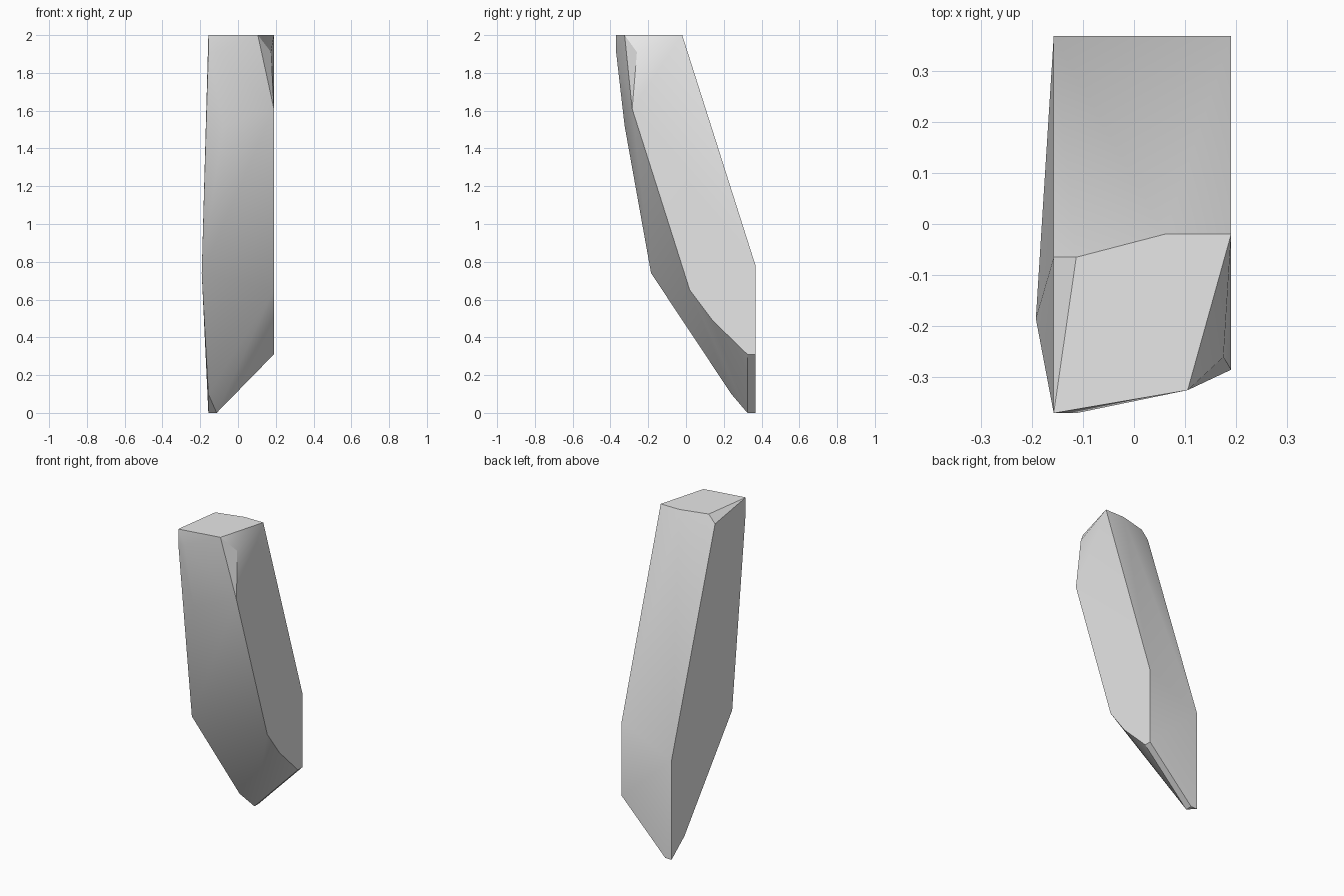
import bpy
import bmesh
import math

# Remove the default object only
default_cube = bpy.data.objects.get("Cube")
if default_cube:
    bpy.data.objects.remove(default_cube, do_unlink=True)

# Main planes of the faceted slab
FLAT_SIDE = 0.19
CUT_SIDE = -0.157
CHAMFER = -0.113
BACK = 0.368
FRONT = -0.37
TOP = 2.0


def make_material(name, colour):
    material = bpy.data.materials.new(name)
    material.use_nodes = True
    material.diffuse_color = colour
    shader = next(n for n in material.node_tree.nodes if n.type == "BSDF_PRINCIPLED")
    shader.inputs["Base Color"].default_value = colour
    shader.inputs["Roughness"].default_value = 0.5
    return material


def make_hull(name, sections, material):
    """Wrap a convex skin round profile points given as {x: [(y, z), ...]}."""
    bm = bmesh.new()
    for x, profile in sections.items():
        for y, z in profile:
            bm.verts.new((x, y, z))
    result = bmesh.ops.convex_hull(bm, input=bm.verts[:])
    unused = [v for v in bm.verts if not v.link_faces]
    bmesh.ops.delete(bm, geom=unused, context="VERTS")
    # Merge coplanar triangles into clean flat facets
    bmesh.ops.dissolve_limit(bm, angle_limit=math.radians(1),
                             verts=bm.verts[:], edges=bm.edges[:])
    bmesh.ops.recalc_face_normals(bm, faces=bm.faces[:])
    mesh = bpy.data.meshes.new(name)
    bm.to_mesh(mesh)
    bm.free()
    mesh.materials.append(material)
    shard = bpy.data.objects.new(name, mesh)
    bpy.context.collection.objects.link(shard)
    return shard


# Side profiles of the leaning shard, from the flat side across to the cut side
sections = {
    # broad flat side
    FLAT_SIDE: [(-0.02, TOP), (BACK, 0.78), (BACK, 0.31), (0.325, 0.31),
                (0.14, 0.49), (0.02, 0.65), (-0.285, 1.61)],
    # chipped upper corner
    0.175: [(-0.26, 1.91)],
    0.105: [(-0.325, TOP)],
    # back edge of the top
    0.06: [(-0.02, TOP)],
    # bulge of the front
    -0.08: [(-0.325, 1.52)],
    # narrow bevel at the top and the pointed foot
    CHAMFER: [(-0.065, TOP), (FRONT, 1.91), (BACK, 0), (0.325, 0)],
    # opposite side
    CUT_SIDE: [(FRONT, TOP), (FRONT, 1.91), (-0.065, 1.95),
               (BACK, 0.625), (BACK, 0), (0.24, 0.1)],
    # widest point on the front ridge
    -0.192: [(-0.185, 0.74)],
}

grey = make_material("plain grey", (0.8, 0.8, 0.8, 1))
shard = make_hull("stone_shard", sections, grey)

# Smooth shading with crisp edges
bpy.ops.object.select_all(action="DESELECT")
shard.select_set(True)
bpy.context.view_layer.objects.active = shard
bpy.ops.object.shade_smooth_by_angle(angle=math.radians(30))
